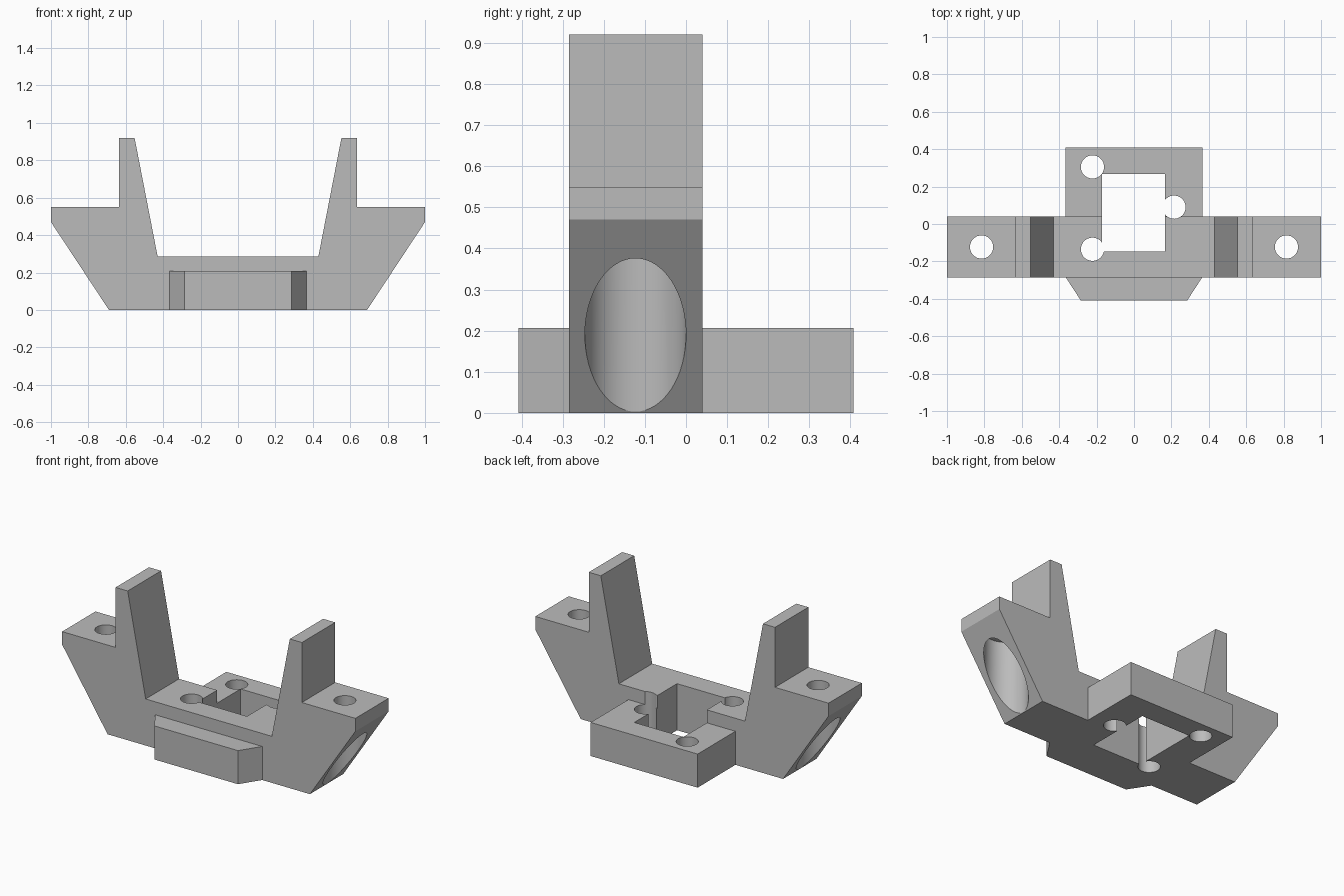
import bpy, bmesh, math

cube = bpy.data.objects.get("Cube")
if cube:
    bpy.data.objects.remove(cube, do_unlink=True)

grey = bpy.data.materials.new("plain_grey")
grey.use_nodes = True
grey.diffuse_color = (0.5, 0.5, 0.5, 1)
grey.node_tree.nodes["Principled BSDF"].inputs["Base Color"].default_value = (0.5, 0.5, 0.5, 1)


def prism(name, points, offset):
    """Extrude a closed outline of 3D points along an offset."""
    bm = bmesh.new()
    face = bm.faces.new([bm.verts.new(p) for p in points])
    moved = bmesh.ops.extrude_face_region(bm, geom=[face])["geom"]
    bmesh.ops.translate(bm, vec=offset, verts=[v for v in moved if isinstance(v, bmesh.types.BMVert)])
    bmesh.ops.recalc_face_normals(bm, faces=bm.faces)
    mesh = bpy.data.meshes.new(name)
    bm.to_mesh(mesh)
    bm.free()
    mesh.materials.append(grey)
    obj = bpy.data.objects.new(name, mesh)
    bpy.context.collection.objects.link(obj)
    return obj


def drill(name, x, y, radius, bottom, top, sides=64):
    ring = [(x + radius * math.cos(math.tau * i / sides),
             y + radius * math.sin(math.tau * i / sides), bottom) for i in range(sides)]
    return prism(name, ring, (0, 0, top - bottom))


def combine(target, tool, operation):
    """Apply a boolean and remove the tool object."""
    tool.hide_render = True
    mod = target.modifiers.new(operation.lower(), 'BOOLEAN')
    mod.operation = operation
    mod.solver = 'EXACT'
    mod.object = tool
    bpy.ops.object.select_all(action='DESELECT')
    bpy.context.view_layer.objects.active = target
    target.select_set(True)
    bpy.ops.object.modifier_apply(modifier=mod.name)
    bpy.data.objects.remove(tool, do_unlink=True)


# Cross bar with two uprights and two sloped mounting ears
half = [(0.69, 0), (1, 0.47), (1, 0.55), (0.635, 0.55), (0.635, 0.92), (0.553, 0.92), (0.43, 0.287)]
profile = half + [(-x, z) for x, z in reversed(half)]
bracket = prism("mounting_bracket", [(x, -0.285, z) for x, z in profile], (0, 0.325, 0))

# Low base plate with a chamfered front
side = [(0.285, -0.408), (0.365, -0.285), (0.365, 0.408)]
outline = side + [(-x, y) for x, y in reversed(side)]
base = prism("base_plate", [(x, y, 0) for x, y in outline], (0, 0, 0.207))
combine(bracket, base, 'UNION')

# Rectangular window through the middle
window = [(-0.17, -0.148), (0.165, -0.148), (0.165, 0.268), (-0.17, 0.268)]
combine(bracket, prism("window_cutter", [(x, y, -0.2) for x, y in window], (0, 0, 0.8)), 'DIFFERENCE')

# Three screw holes around the window
for x, y in [(-0.222, 0.305), (0.214, 0.09), (-0.222, -0.135)]:
    combine(bracket, drill("screw_cutter", x, y, 0.062, -0.2, 0.6), 'DIFFERENCE')

# Ear holes, with wide recesses from below
for s in (-1, 1):
    combine(bracket, drill("recess_cutter", s * 0.815, -0.123, 0.123, -0.2, 0.47), 'DIFFERENCE')
    combine(bracket, drill("ear_cutter", s * 0.815, -0.123, 0.062, 0.3, 0.8), 'DIFFERENCE')

bpy.ops.object.shade_smooth_by_angle(angle=math.radians(25))
